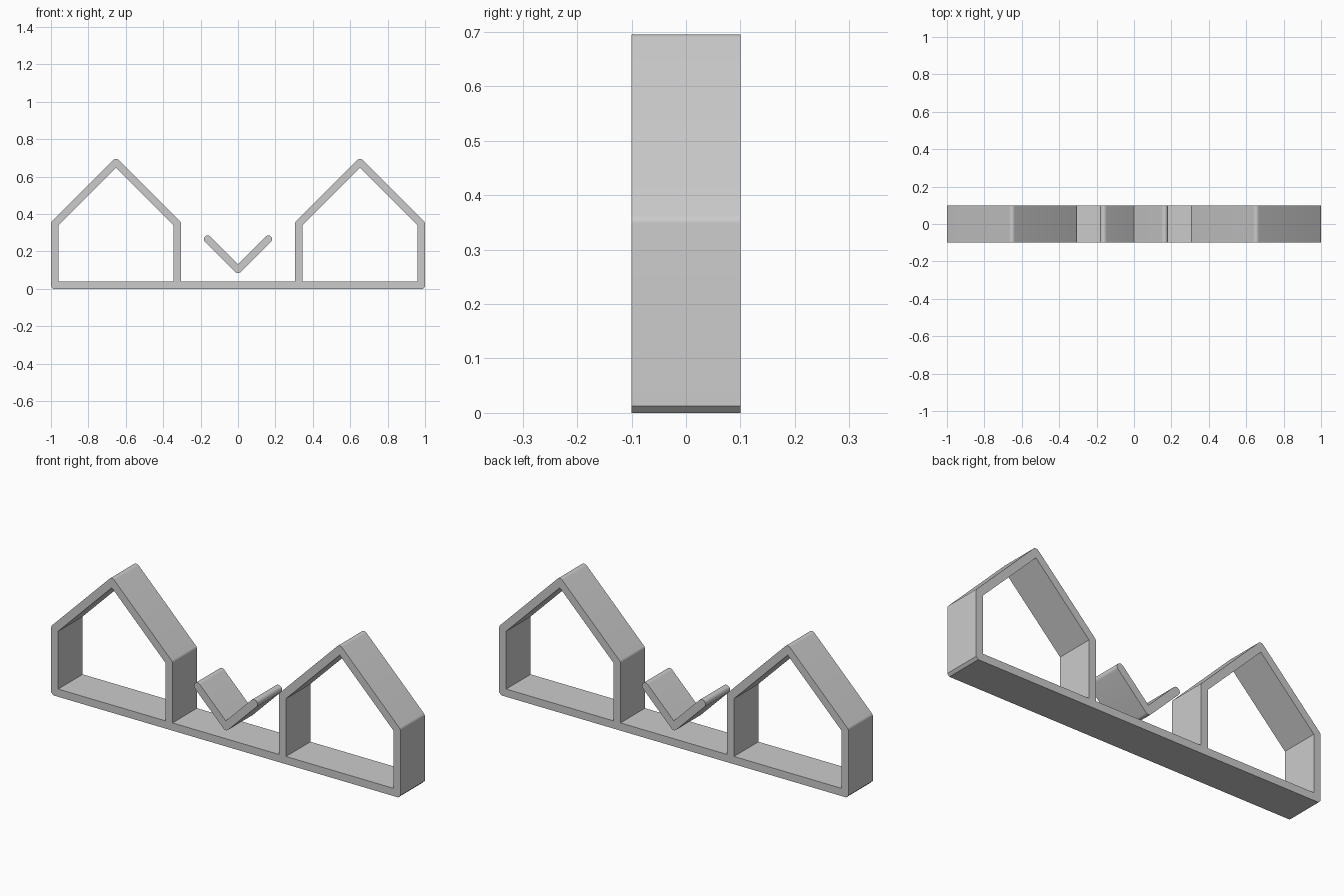
import bpy
import math
from mathutils import Matrix, Vector

if "Cube" in bpy.data.objects:
    bpy.data.objects.remove(bpy.data.objects["Cube"])

DEPTH = 0.2      # front to back
WALL = 0.04      # board thickness
R = WALL / 2     # rounded outer corners
CHAMFER = 0.0125

grey = bpy.data.materials.new("light_grey")
grey.use_nodes = True
COLOUR = (0.6, 0.6, 0.6, 1)
grey.diffuse_color = COLOUR
grey.node_tree.nodes["Principled BSDF"].inputs["Base Color"].default_value = COLOUR


def fillet(corners, steps=8):
    """Corners are (x, z, radius); rounded ones become arcs."""
    out = []
    for i, (x, z, r) in enumerate(corners):
        p = Vector((x, z))
        if r == 0:
            out.append(p)
            continue
        a = (Vector(corners[i - 1][:2]) - p).normalized()
        b = (Vector(corners[(i + 1) % len(corners)][:2]) - p).normalized()
        half = a.angle(b) / 2
        centre = p + (a + b).normalized() * r / math.sin(half)
        start = p + a * r / math.tan(half) - centre
        end = p + b * r / math.tan(half) - centre
        turn = start.angle_signed(end)
        for k in range(steps + 1):
            out.append(centre + Matrix.Rotation(-turn * k / steps, 2) @ start)
    return out


def extrude_profile(name, loops):
    """Extrude closed x-z outlines (inner ones are holes) along y."""
    curve = bpy.data.curves.new(name, 'CURVE')
    curve.dimensions = '2D'
    curve.fill_mode = 'BOTH'
    curve.extrude = DEPTH / 2
    for loop in loops:
        spline = curve.splines.new('POLY')
        spline.points.add(len(loop) - 1)
        for point, (x, z) in zip(spline.points, loop):
            point.co = (x, z, 0, 1)
        spline.use_cyclic_u = True
    temp = bpy.data.objects.new(name + "_curve", curve)
    bpy.context.collection.objects.link(temp)
    bpy.context.view_layer.update()
    mesh = bpy.data.meshes.new_from_object(
        temp.evaluated_get(bpy.context.evaluated_depsgraph_get()))
    bpy.data.objects.remove(temp)
    mesh.transform(Matrix.Rotation(math.pi / 2, 4, 'X'))
    mesh.materials.clear()
    mesh.materials.append(grey)
    obj = bpy.data.objects.new(name, mesh)
    bpy.context.collection.objects.link(obj)
    # weld the caps to the sides
    bpy.ops.object.select_all(action='DESELECT')
    obj.select_set(True)
    bpy.context.view_layer.objects.active = obj
    bpy.ops.object.mode_set(mode='EDIT')
    bpy.ops.mesh.select_all(action='SELECT')
    bpy.ops.mesh.remove_doubles(threshold=0.00001)
    bpy.ops.mesh.normals_make_consistent(inside=False)
    bpy.ops.object.mode_set(mode='OBJECT')
    bpy.ops.object.shade_smooth_by_angle(angle=math.radians(30))


# house frames on a shared base board
OUT, IN, EAVE = 1.0, 0.305, 0.356
MID = (OUT + IN) / 2
APEX = EAVE + OUT - MID
right_half = [(OUT - CHAMFER, 0, 0), (OUT, CHAMFER, 0), (OUT, EAVE, R),
              (MID, APEX, R), (IN, EAVE, R), (IN, WALL, 0)]
left_half = [(-x, z, r) for x, z, r in reversed(right_half)]
# openings inside the two houses
top = APEX - WALL * math.sqrt(2)
eave = top - (OUT - WALL - MID)
opening = [(OUT - WALL, WALL), (OUT - WALL, eave), (MID, top),
           (IN + WALL, eave), (IN + WALL, WALL)]
mirrored = [(-x, z) for x, z in reversed(opening)]
extrude_profile("house_frames", [fillet(right_half + left_half), opening, mirrored])

# floating V between the houses, with round ends
ARM, LOW = 0.162, 0.104
d = R * math.sqrt(2)
tip = ARM + R * math.sqrt(0.5)
rise = LOW + ARM
r_end = R * 0.999
arm = [(ARM + d, rise, r_end), (ARM, rise + d, r_end)]
extrude_profile("v_bracket", [fillet(
    [(0, LOW - d, R)] + arm + [(0, LOW + d, 0)]
    + [(-x, z, r) for x, z, r in reversed(arm)])])
